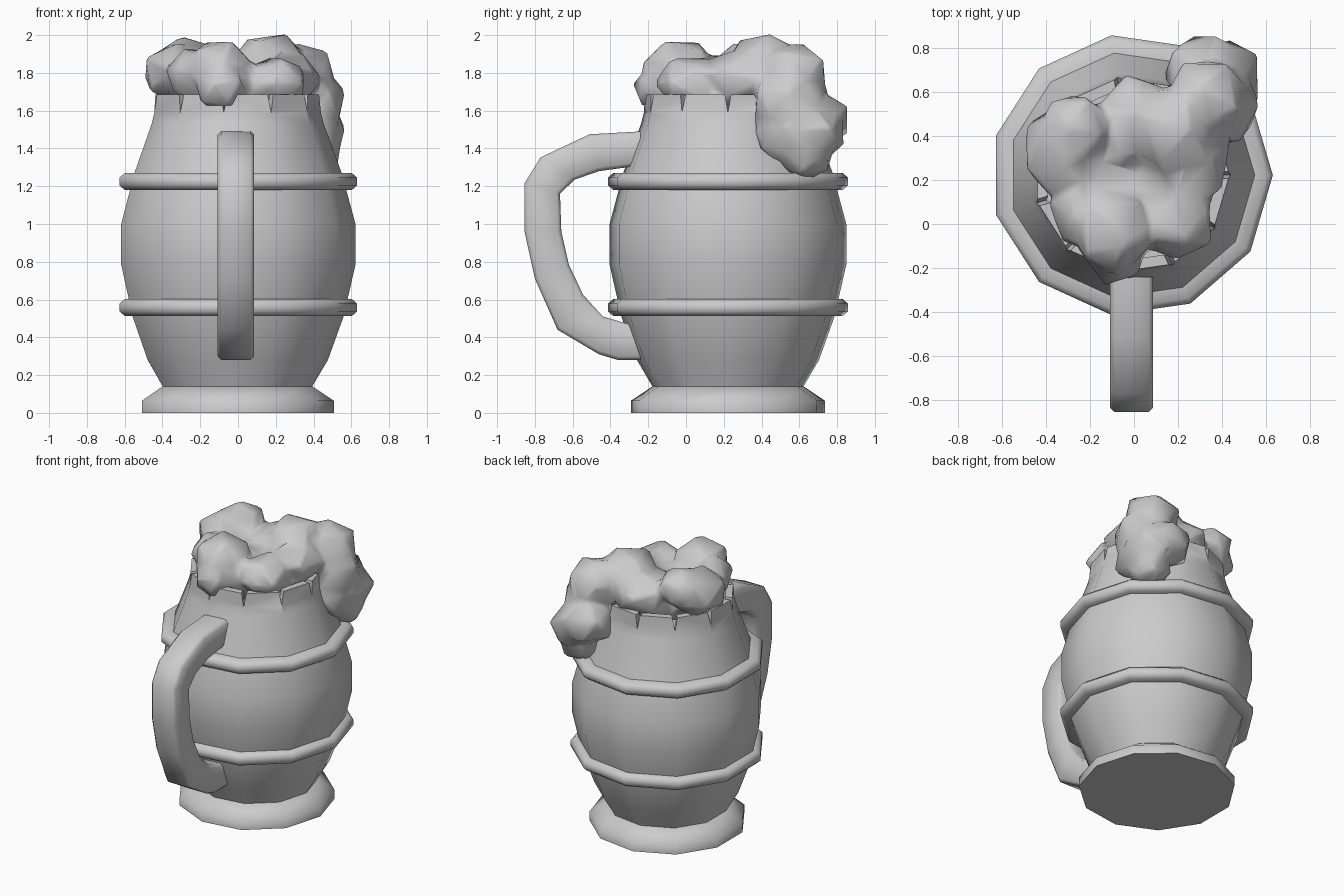
import bpy, bmesh, math
from mathutils import Matrix, Vector

if "Cube" in bpy.data.objects:
    bpy.data.objects.remove(bpy.data.objects["Cube"])

CX, CY, N = -0.011, 0.222, 11      # barrel axis and number of staves


def finish(name, bm, angle=40):
    bmesh.ops.recalc_face_normals(bm, faces=bm.faces)
    me = bpy.data.meshes.new(name)
    bm.to_mesh(me)
    bm.free()
    ob = bpy.data.objects.new(name, me)
    bpy.context.collection.objects.link(ob)
    bpy.ops.object.select_all(action='DESELECT')
    ob.select_set(True)
    bpy.context.view_layer.objects.active = ob
    if angle:
        bpy.ops.object.shade_smooth_by_angle(angle=math.radians(angle))
    return ob


def lathe(name, profile, closed=False, angle=40):
    """Revolve (radius, z) points around the barrel axis in N steps."""
    bm = bmesh.new()
    rings = []
    for r, z in profile:
        if r == 0:
            rings.append([bm.verts.new((CX, CY, z))] * N)
        else:
            rings.append([bm.verts.new((CX + r * math.cos(2 * math.pi * i / N),
                                        CY + r * math.sin(2 * math.pi * i / N), z))
                          for i in range(N)])
    pairs = list(zip(rings, rings[1:])) + ([(rings[-1], rings[0])] if closed else [])
    for a, b in pairs:
        for i in range(N):
            j = (i + 1) % N
            vs = list(dict.fromkeys([a[i], a[j], b[j], b[i]]))
            bm.faces.new(vs)
    return finish(name, bm, angle)


# barrel body with a hollow mouth
body = lathe("barrel", [
    (0, 0.10), (0.39, 0.10), (0.404, 0.14), (0.487, 0.28), (0.57, 0.51), (0.633, 0.785),
    (0.633, 1.0), (0.56, 1.27), (0.465, 1.53), (0.45, 1.59), (0.445, 1.685),
    (0.395, 1.685), (0.41, 1.50), (0, 1.50)])

# V notches between the staves at the rim
bm = bmesh.new()
for i in range(N):
    turn = Matrix.Translation((CX, CY, 0)) @ Matrix.Rotation(2 * math.pi * i / N, 4, 'Z')
    a, b = [[bm.verts.new(turn @ Vector((r, y, z)))
             for y, z in ((0, 1.59), (0.022, 1.72), (-0.022, 1.72))] for r in (0.3, 0.55)]
    bm.faces.new(a)
    bm.faces.new(b)
    for k in range(3):
        bm.faces.new((a[k], a[(k + 1) % 3], b[(k + 1) % 3], b[k]))
cutter = finish("notch_cutter", bm, 0)
cutter.hide_render = True
cutter.hide_viewport = True
cut = body.modifiers.new("notches", 'BOOLEAN')
cut.operation = 'DIFFERENCE'
cut.object = cutter
cut.solver = 'EXACT'

# flared foot
lathe("foot", [(0, 0), (0.518, 0), (0.518, 0.065), (0.405, 0.14), (0, 0.14)], angle=65)

# two hoops
for name, z in (("lower_hoop", 0.558), ("upper_hoop", 1.225)):
    lathe(name, [(0.54, z - 0.044), (0.615, z - 0.044), (0.642, z - 0.02), (0.642, z + 0.02),
                 (0.615, z + 0.044), (0.54, z + 0.044)], closed=True, angle=60)

# handle: outer and inner edge of the bow as (y, z)
outer = [(-0.24, 1.49), (-0.51, 1.475), (-0.77, 1.353), (-0.855, 1.215), (-0.855, 0.96),
         (-0.80, 0.71), (-0.68, 0.44), (-0.46, 0.31), (-0.36, 0.28), (-0.24, 0.28)]
inner = [(-0.24, 1.31), (-0.46, 1.28), (-0.59, 1.235), (-0.667, 1.16), (-0.66, 0.96),
         (-0.62, 0.785), (-0.545, 0.626), (-0.44, 0.51), (-0.32, 0.475), (-0.24, 0.47)]
bm = bmesh.new()
loops = []
for (oy, oz), (iy, iz) in zip(outer, inner):
    o, n = Vector((0, oy, oz)), Vector((0, iy, iz))
    d = (n - o).normalized() * 0.02
    w = 0.097
    loops.append([bm.verts.new(p + Vector((CX + s, 0, 0))) for p, s in (
        (o, -w + 0.02), (o, w - 0.02), (o + d, w), (n - d, w),
        (n, w - 0.02), (n, -w + 0.02), (n - d, -w), (o + d, -w))])
for a, b in zip(loops, loops[1:]):
    for k in range(8):
        bm.faces.new((a[k], a[(k + 1) % 8], b[(k + 1) % 8], b[k]))
bm.faces.new(loops[0])
bm.faces.new(loops[-1])
finish("handle", bm, 60)

# foam: overlapping faceted blobs (x, y, z, rx, ry, rz) fused into one lumpy mass
blobs = [
    (0.00, 0.22, 1.68, 0.36, 0.36, 0.17),
    (-0.33, 0.33, 1.80, 0.18, 0.22, 0.16),
    (-0.27, 0.43, 1.86, 0.16, 0.17, 0.13),
    (-0.10, -0.03, 1.83, 0.18, 0.20, 0.15),
    (-0.24, 0.06, 1.79, 0.14, 0.17, 0.14),
    (-0.09, -0.14, 1.72, 0.14, 0.14, 0.13),
    (0.20, 0.02, 1.75, 0.17, 0.18, 0.14),
    (0.17, 0.42, 1.85, 0.20, 0.21, 0.16),
    (0.24, 0.30, 1.77, 0.20, 0.22, 0.15),
    (0.02, 0.45, 1.76, 0.22, 0.23, 0.15),
    (0.33, 0.57, 1.79, 0.19, 0.19, 0.17),
    (0.41, 0.54, 1.64, 0.16, 0.19, 0.17),
    (0.32, 0.68, 1.55, 0.19, 0.19, 0.16),
    (0.42, 0.66, 1.49, 0.16, 0.19, 0.16),
    (0.40, 0.50, 1.47, 0.14, 0.15, 0.15),
    (0.40, 0.63, 1.36, 0.15, 0.15, 0.13)]
bm = bmesh.new()
for x, y, z, rx, ry, rz in blobs:
    m = (Matrix.Translation((x, y, z)) @ Matrix.Diagonal((rx, ry, rz, 1))
         @ Matrix.Rotation(x * 9 + y * 5, 4, (1, 2, 3)))
    bmesh.ops.create_icosphere(bm, subdivisions=1, radius=1.09, matrix=m)
foam = finish("foam", bm, 180)
remesh = foam.modifiers.new("fuse", 'REMESH')
remesh.mode = 'VOXEL'
remesh.voxel_size = 0.025
remesh.use_smooth_shade = True
soft = foam.modifiers.new("soften", 'SMOOTH')
soft.factor = 0.5
soft.iterations = 4
dec = foam.modifiers.new("facets", 'DECIMATE')
dec.ratio = 0.06
